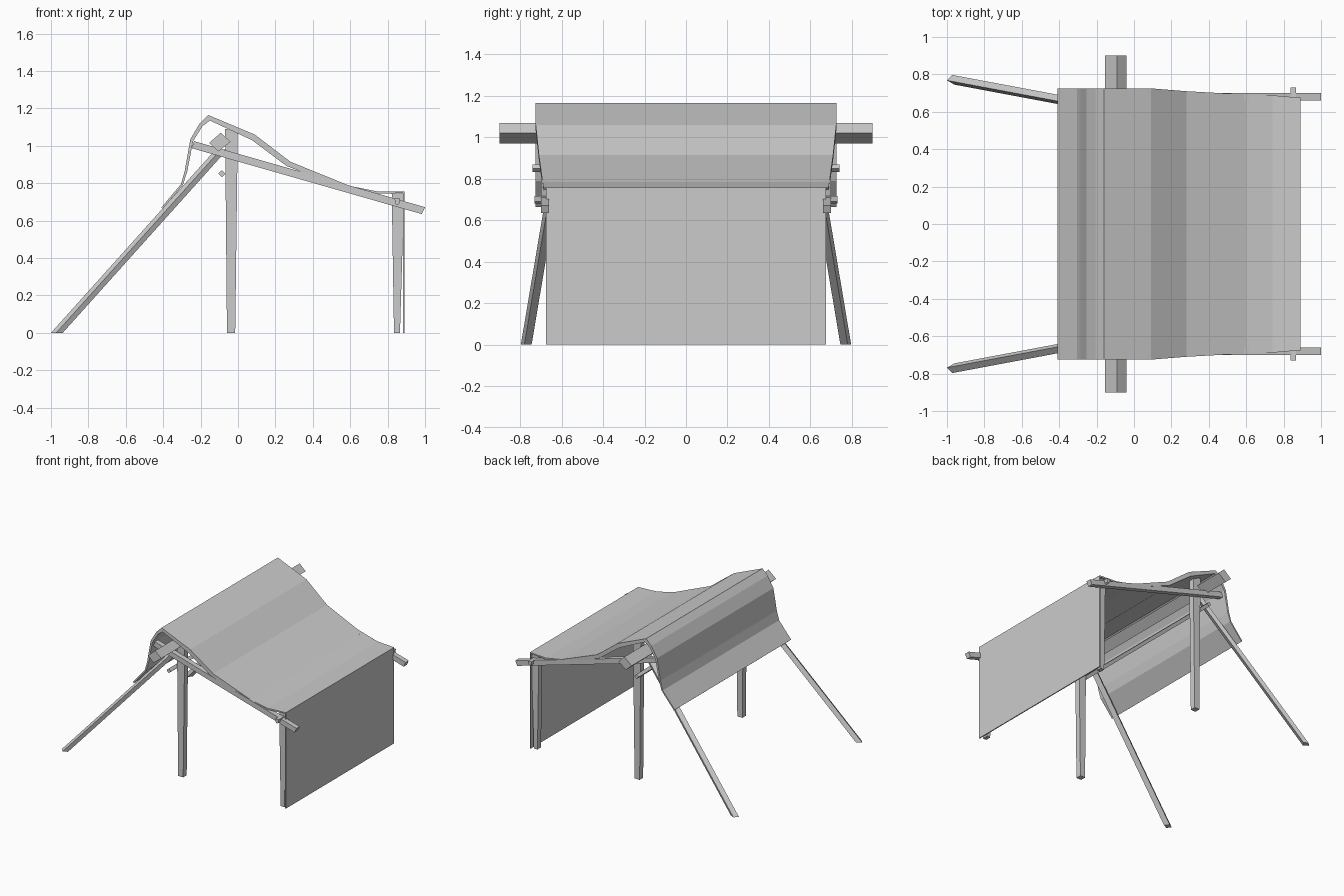
import bpy, bmesh


def loft(name, rings):
    """Skin a list of equal-length point rings and cap both ends."""
    bm = bmesh.new()
    vs = [[bm.verts.new(p) for p in r] for r in rings]
    n = len(rings[0])
    for a, b in zip(vs, vs[1:]):
        for i in range(n):
            j = (i + 1) % n
            bm.faces.new((a[i], a[j], b[j], b[i]))
    bm.faces.new(vs[0][::-1])
    bm.faces.new(vs[-1])
    bmesh.ops.recalc_face_normals(bm, faces=bm.faces)
    me = bpy.data.meshes.new(name)
    bm.to_mesh(me)
    bm.free()
    ob = bpy.data.objects.new(name, me)
    bpy.context.collection.objects.link(ob)
    return ob


def bar(name, section, y0, y1):
    """Extrude an (x, z) section along y."""
    return loft(name, [[(x, y, z) for x, z in section] for y in (y0, y1)])


def post(name, x0, x1, z, y, bottom, top):
    """Tapered upright post from the ground."""
    def ring(x, h, zz):
        return [(x + a * h, y + b * 0.022, zz)
                for a, b in ((-1, -1), (1, -1), (1, 1), (-1, 1))]
    return loft(name, [ring(x0, bottom, 0), ring(x1, top, z)])


# Ridge beam and the two thin cross bars
bar("ridge_beam", [(-0.155, 1.015), (-0.092, 1.07), (-0.04, 1.022), (-0.105, 0.97)], -0.9, 0.9)
bar("rear_cross_bar", [(-0.105, 0.853), (-0.085, 0.87), (-0.067, 0.85), (-0.087, 0.832)], -0.74, 0.74)
bar("front_cross_bar", [(0.837, 0.717), (0.867, 0.717), (0.862, 0.69), (0.85, 0.682), (0.841, 0.69)],
    -0.73, 0.73)

# Mirrored frame members
for side, s in (("left", 1), ("right", -1)):
    post(f"{side}_ridge_post", -0.037, -0.035, 1.09, s * 0.64, 0.022, 0.034)
    post(f"{side}_front_post", 0.85, 0.855, 0.745, s * 0.638, 0.016, 0.033)
    bar(f"{side}_rafter", [(-0.235, 1.025), (-0.247, 0.987), (0.983, 0.635), (1.0, 0.672)],
        s * 0.66, s * 0.70)
    foot = [(-1.0, 0.768), (-0.972, 0.797), (-0.937, 0.78), (-0.96, 0.745)]
    loft(f"{side}_slanted_leg", [[(x, s * y, 0) for x, y in foot],
                                 [(x + 0.88, s * (y - 0.165), 0.98) for x, y in foot]])

# Draped cover: outer x, z / inner x, z / half width
profile = [
    (-0.41, 0.67, -0.402, 0.663, 0.725),
    (-0.305, 0.795, -0.295, 0.79, 0.725),
    (-0.285, 0.865, -0.272, 0.86, 0.725),
    (-0.255, 1.035, -0.24, 1.025, 0.725),
    (-0.205, 1.12, -0.19, 1.105, 0.725),
    (-0.16, 1.165, -0.15, 1.135, 0.725),
    (0.09, 1.06, 0.075, 1.03, 0.725),
    (0.28, 0.915, 0.26, 0.892, 0.71),
    (0.60, 0.785, 0.595, 0.76, 0.692),
    (0.74, 0.757, 0.74, 0.745, 0.688),
    (0.89, 0.757, 0.882, 0.747, 0.675),
    (0.89, 0.0, 0.882, 0.0, 0.675),
]
loft("cloth_cover", [[(ox, -w, oz), (ox, w, oz), (ix, w, iz), (ix, -w, iz)]
                     for ox, oz, ix, iz, w in profile])
